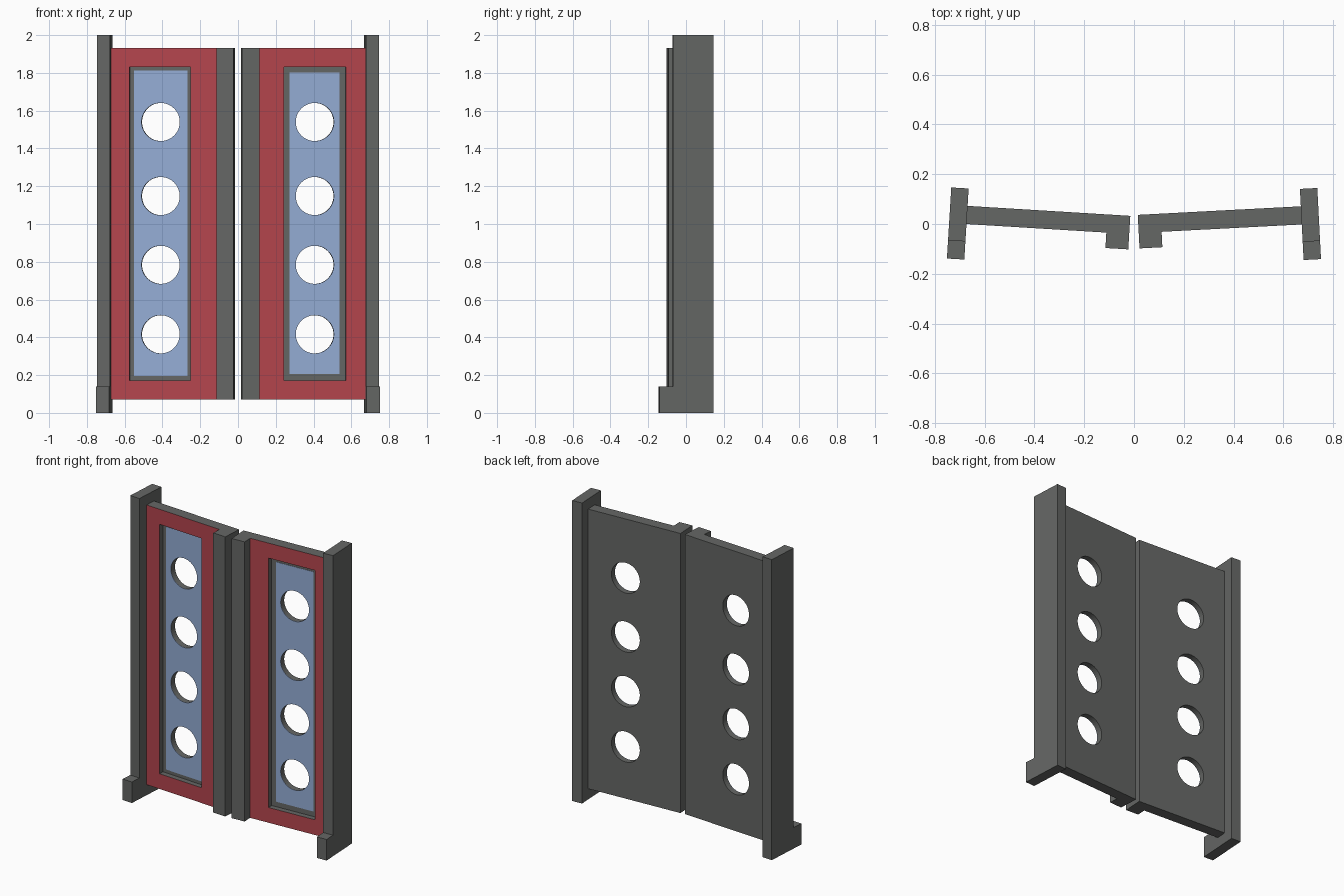
import bpy, bmesh
from math import radians
from mathutils import Matrix, Vector

if "Cube" in bpy.data.objects:
    bpy.data.objects.remove(bpy.data.objects["Cube"])


def material(name, color):
    m = bpy.data.materials.new(name)
    m.diffuse_color = color
    m.use_nodes = True
    m.node_tree.nodes["Principled BSDF"].inputs["Base Color"].default_value = m.diffuse_color
    return m


GREY = material("dark_grey", (0.13, 0.135, 0.13, 1))
RED = material("red_face", (0.46, 0.06, 0.075, 1))
BLUE = material("blue_insert", (0.30, 0.42, 0.67, 1))
HOLE_Z = (0.416, 0.784, 1.148, 1.54)
HOLE_R = 0.101


class Leaf:
    """One half of the gate: u runs from post to middle, v to the back."""

    def __init__(self, side, sign, origin, degrees):
        self.side, self.sign = side, sign
        self.matrix = Matrix.Translation(origin) @ Matrix.Rotation(radians(degrees), 4, 'Z')

    def add(self, name, bm, mat=GREY):
        bmesh.ops.recalc_face_normals(bm, faces=bm.faces)
        mesh = bpy.data.meshes.new(name)
        bm.to_mesh(mesh)
        bm.free()
        mesh.materials.append(mat)
        ob = bpy.data.objects.new(f"{self.side}_{name}", mesh)
        ob.matrix_world = self.matrix
        bpy.context.collection.objects.link(ob)
        return ob

    def extrude(self, name, profile, u0, u1, mat=GREY):
        """Extrude a (v, z) profile from u0 to u1."""
        bm = bmesh.new()
        face = bm.faces.new([bm.verts.new((self.sign * u0, v, z)) for v, z in profile])
        new = bmesh.ops.extrude_face_region(bm, geom=[face])["geom"]
        bmesh.ops.translate(bm, vec=(self.sign * (u1 - u0), 0, 0),
                            verts=[g for g in new if isinstance(g, bmesh.types.BMVert)])
        return self.add(name, bm, mat)

    def box(self, name, u, v, z, mat=GREY):
        return self.extrude(name, [(v[0], z[0]), (v[1], z[0]), (v[1], z[1]), (v[0], z[1])],
                            *u, mat)

    def hole_cutter(self, u):
        bm = bmesh.new()
        for z in HOLE_Z:
            m = Matrix.Translation((self.sign * u, 0.03, z)) @ Matrix.Rotation(radians(90), 4, 'X')
            bmesh.ops.create_cone(bm, cap_ends=True, segments=48, radius1=HOLE_R,
                                  radius2=HOLE_R, depth=0.4, matrix=m)
        ob = self.add("hole_cutter", bm)
        ob.hide_render = True
        return ob


def cut(ob, cutter):
    mod = ob.modifiers.new("cut", 'BOOLEAN')
    mod.operation, mod.solver, mod.object = 'DIFFERENCE', 'EXACT', cutter
    bpy.context.view_layer.objects.active = ob
    bpy.ops.object.modifier_apply(modifier=mod.name)


def build(leaf, opening, insert, insert_z, hole_u, end):
    # outer post with its projecting foot
    leaf.extrude("post", [(0.143, 0), (0.143, 2), (-0.07, 2), (-0.07, 0.14),
                          (-0.143, 0.14), (-0.143, 0)], -0.035, 0.035)
    # raised stile at the meeting edge
    leaf.box("meeting_stile", (end - 0.092, end), (-0.062, 0), (0.071, 1.932))
    # door panel, red on its front face only
    panel = leaf.box("door_panel", (0.035, end), (0, 0.073), (0.071, 1.932))
    panel.data.materials.append(RED)
    for p in panel.data.polygons:
        p.material_index = int(p.normal.y < -0.5)
    # recess and round windows
    recess = leaf.box("recess_cutter", opening, (-0.1, 0.035), (0.172, 1.832))
    recess.hide_render = True
    holes = leaf.hole_cutter(hole_u)
    cut(panel, recess)
    cut(panel, holes)
    # blue insert lying on the recess floor
    plate = leaf.box("blue_insert", insert, (0.033, 0.036), insert_z, BLUE)
    cut(plate, holes)
    for ob in (recess, holes):
        bpy.data.objects.remove(ob)


build(Leaf("left", 1, Vector((-0.708, 0.002, 0)), -3.5),
      (0.1345, 0.458), (0.157, 0.440), (0.195, 1.812), 0.297, 0.690)
build(Leaf("right", -1, Vector((0.709, 0, 0)), 3.0),
      (0.1385, 0.467), (0.169, 0.434), (0.206, 1.801), 0.301, 0.691)
